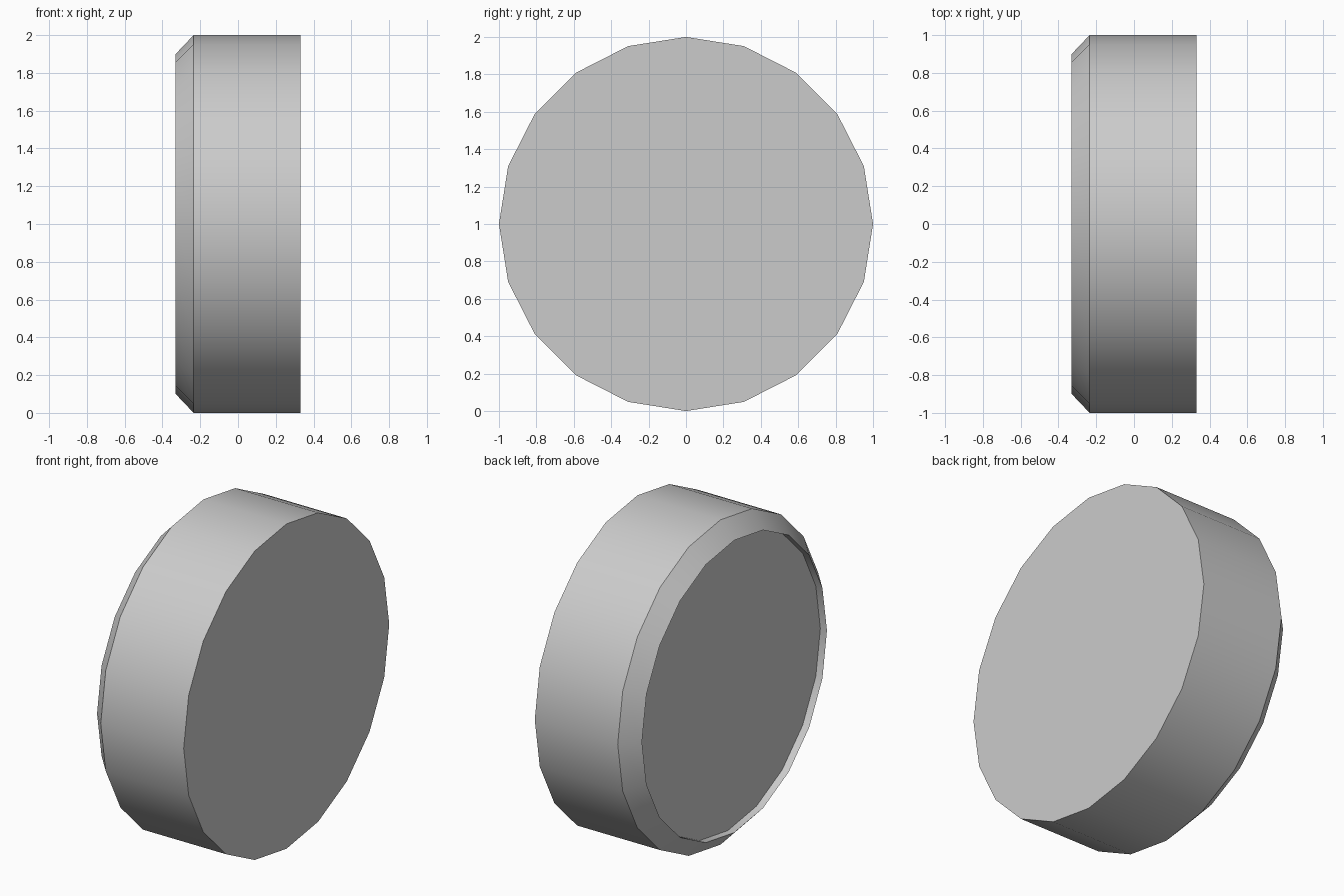
import bpy, bmesh, math

if "Cube" in bpy.data.objects:
    bpy.data.objects.remove(bpy.data.objects["Cube"])

SIDES = 20
# (x, radius) from the plain end, over the chamfer, into the shallow recess
PROFILE = [(0.33, 1.0), (-0.235, 1.0), (-0.33, 0.9), (-0.285, 0.9)]


def ring(bm, x, r):
    return [bm.verts.new((x, r * math.sin(2 * math.pi * i / SIDES),
                          1 + r * math.cos(2 * math.pi * i / SIDES)))
            for i in range(SIDES)]


# Chamfered disc, turned about the x axis
bm = bmesh.new()
rings = [ring(bm, x, r) for x, r in PROFILE]
for a, b in zip(rings, rings[1:]):
    for i in range(SIDES):
        j = (i + 1) % SIDES
        bm.faces.new((a[i], a[j], b[j], b[i]))
# Plain end and recess floor
bm.faces.new(rings[0])
bm.faces.new(rings[-1])
bmesh.ops.recalc_face_normals(bm, faces=bm.faces)

mesh = bpy.data.meshes.new("chamfered_disc")
bm.to_mesh(mesh)
bm.free()
disc = bpy.data.objects.new("chamfered_disc", mesh)
bpy.context.collection.objects.link(disc)

# Smooth round the sides, keep rims crisp
bpy.context.view_layer.objects.active = disc
disc.select_set(True)
bpy.ops.object.shade_smooth_by_angle(angle=math.radians(30))
